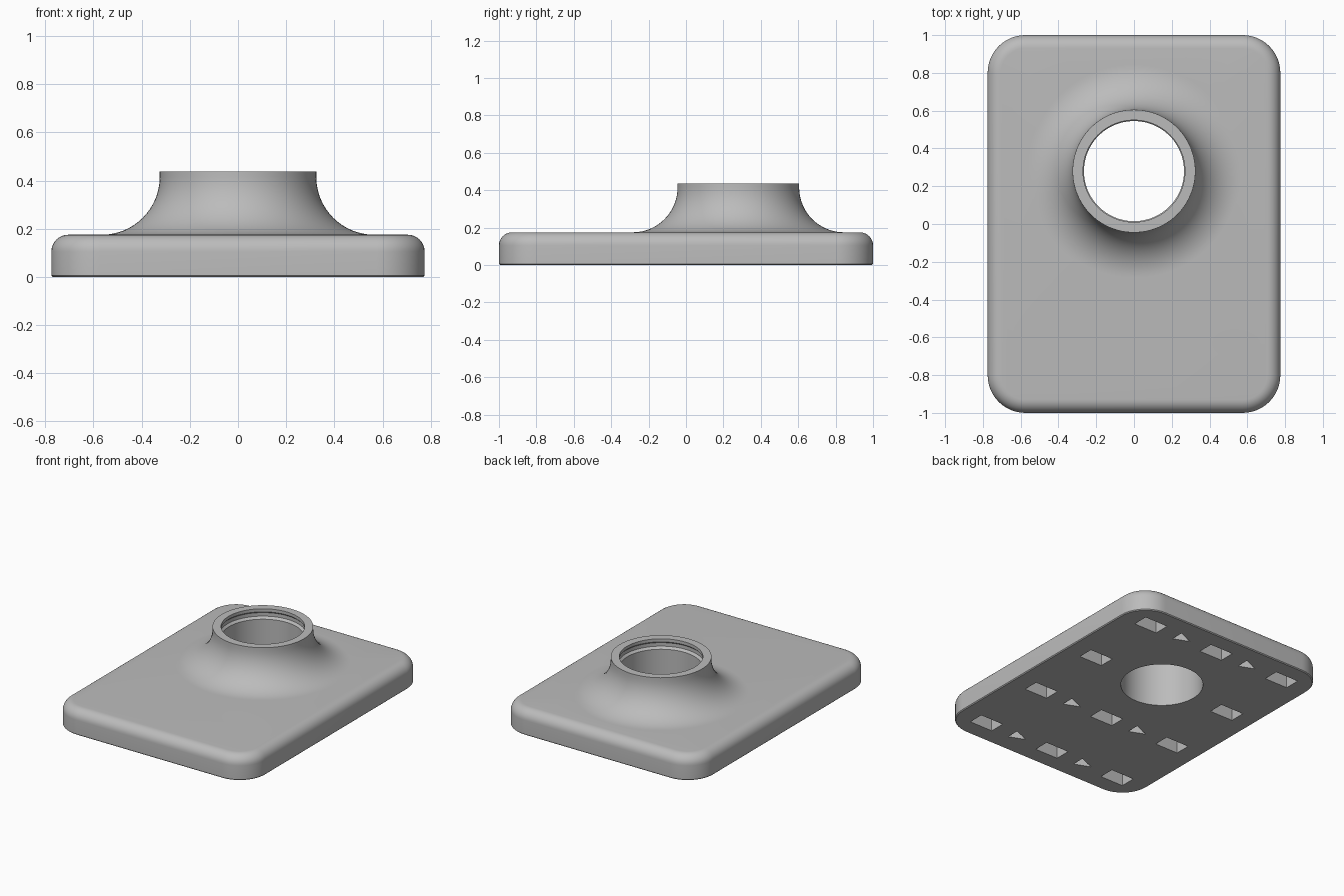
import bpy
import bmesh
from math import sin, cos, pi, radians
from mathutils import Vector

if "Cube" in bpy.data.objects:
    bpy.data.objects.remove(bpy.data.objects["Cube"], do_unlink=True)

HALF_X, HALF_Y, THICK = 0.775, 1.0, 0.175
CORNER, FILLET = 0.2, 0.07
BORE_Y, TOP = 0.28, 0.437
PITCH = 0.55

grey = bpy.data.materials.new("grey plastic")
grey.use_nodes = True
grey.diffuse_color = (0.5, 0.5, 0.5, 1)
grey.node_tree.nodes["Principled BSDF"].inputs["Base Color"].default_value = (0.5, 0.5, 0.5, 1)


def finish(name, bm):
    bmesh.ops.recalc_face_normals(bm, faces=bm.faces)
    mesh = bpy.data.meshes.new(name)
    bm.to_mesh(mesh)
    bm.free()
    mesh.materials.append(grey)
    obj = bpy.data.objects.new(name, mesh)
    bpy.context.collection.objects.link(obj)
    return obj


def loft(bm, rings):
    """Skin a stack of equal point rings and cap both ends."""
    loops = [[bm.verts.new(p) for p in ring] for ring in rings]
    n = len(loops[0])
    for a, b in zip(loops, loops[1:]):
        for i in range(n):
            j = (i + 1) % n
            bm.faces.new((a[i], a[j], b[j], b[i]))
    bm.faces.new(loops[0][::-1])
    bm.faces.new(loops[-1])


def rounded_rect(inset, z, steps=12):
    r = CORNER - inset
    pts = []
    for k, (sx, sy) in enumerate([(1, 1), (-1, 1), (-1, -1), (1, -1)]):
        for i in range(steps + 1):
            a = pi / 2 * (k + i / steps)
            pts.append((sx * (HALF_X - CORNER) + r * cos(a),
                        sy * (HALF_Y - CORNER) + r * sin(a), z))
    return pts


def revolve(name, profile, segments=96):
    bm = bmesh.new()
    angles = [2 * pi * i / segments for i in range(segments)]
    loft(bm, [[(r * cos(a), BORE_Y + r * sin(a), z) for a in angles] for r, z in profile])
    return finish(name, bm)


def prism(bm, outline, depth):
    loft(bm, [[(x, y, z) for x, y in outline] for z in (-0.05, depth)])


# Plate: rounded rectangle, tiny lower chamfer, filleted upper edge
bm = bmesh.new()
rings = [rounded_rect(0.006, 0), rounded_rect(0, 0.006)]
for i in range(9):
    a = pi / 2 * i / 8
    rings.append(rounded_rect(FILLET * (1 - cos(a)), THICK - FILLET + FILLET * sin(a)))
loft(bm, rings)
plate = finish("base_plate_with_collar", bm)

# Flared collar: concave quarter arc running up into a short straight neck
NECK, ARC = 0.325, 0.24
profile = [(NECK + ARC, 0.1)]
for i in range(17):
    a = pi / 2 * i / 16
    profile.append((NECK + ARC * (1 - sin(a)), THICK + ARC * (1 - cos(a))))
profile.append((NECK, TOP))
collar = revolve("collar", profile)

# Bore with a shallow retaining groove below the rim
bore = revolve("bore_cutter", [(0.265, -0.1), (0.265, 0.365), (0.28, 0.38),
                               (0.28, 0.405), (0.27, 0.415), (0.27, 0.6)])

# Underside pockets: rectangles on a square grid, arrow triangles between them
bm = bmesh.new()
for row in range(4):
    y = (1.5 - row) * PITCH
    for col in (-1, 0, 1):
        if row == 1 and col == 0:
            continue
        x = col * PITCH
        prism(bm, [(x + sx * 0.09, y + sy * 0.055)
                   for sx, sy in ((1, 1), (-1, 1), (-1, -1), (1, -1))], 0.09)
    if row != 1:
        for x in (-PITCH / 2, PITCH / 2):
            prism(bm, [(x + 0.055, y + 0.045), (x - 0.055, y), (x + 0.055, y - 0.045)], 0.06)
pockets = finish("pocket_cutter", bm)

# Combine the solids, then drop the helpers
for tool, operation in ((collar, "UNION"), (bore, "DIFFERENCE"), (pockets, "DIFFERENCE")):
    mod = plate.modifiers.new(tool.name, "BOOLEAN")
    mod.object, mod.operation, mod.solver = tool, operation, "EXACT"
depsgraph = bpy.context.evaluated_depsgraph_get()
solid = bpy.data.meshes.new_from_object(plate.evaluated_get(depsgraph))
plate.modifiers.clear()
plate.data = solid
for tool in (collar, bore, pockets):
    bpy.data.objects.remove(tool, do_unlink=True)

bpy.ops.object.select_all(action="DESELECT")
plate.select_set(True)
bpy.context.view_layer.objects.active = plate
bpy.ops.object.shade_smooth_by_angle(angle=radians(30))
